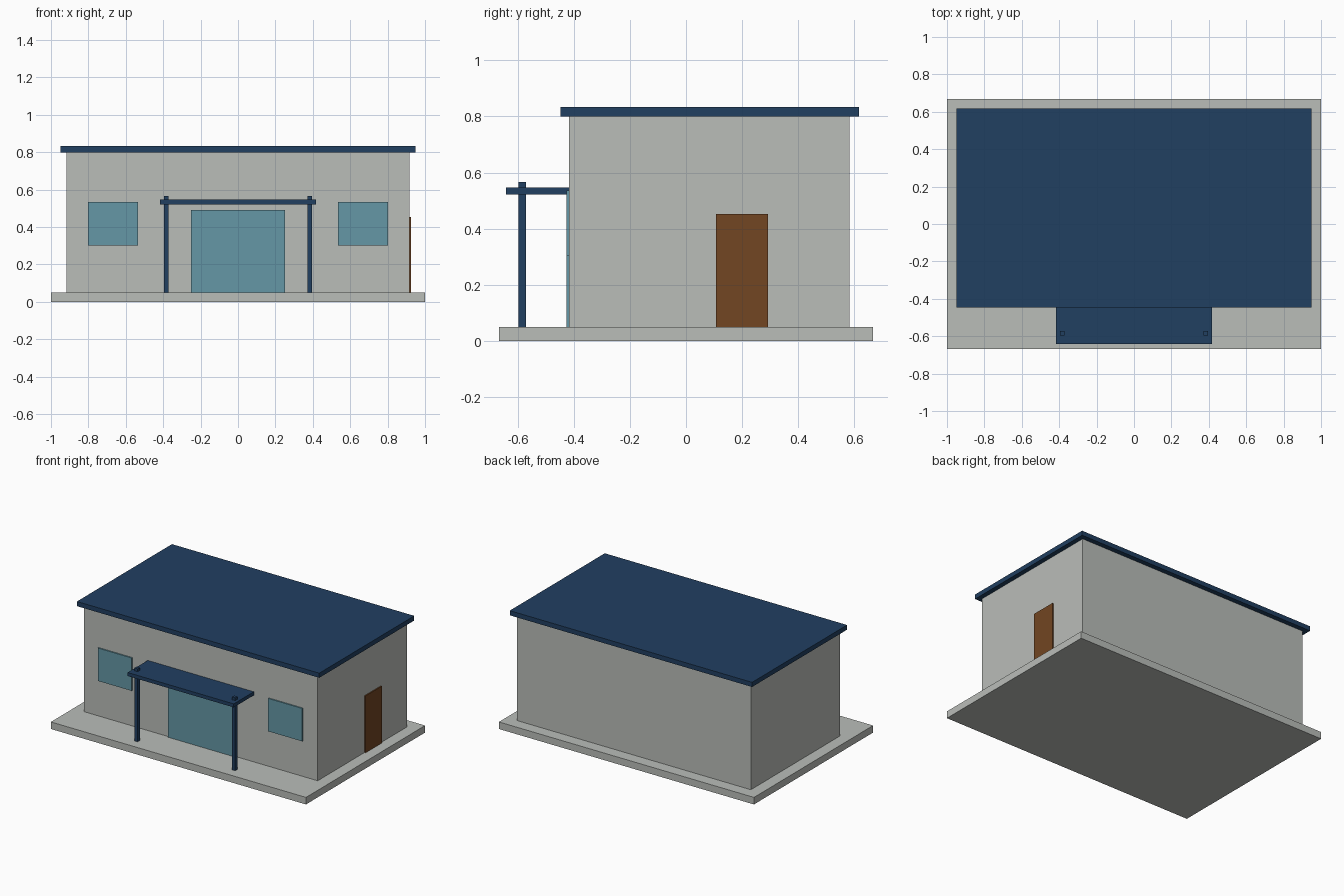
import bpy
import bmesh

if "Cube" in bpy.data.objects:
    bpy.data.objects.remove(bpy.data.objects["Cube"])


def material(name, rgb):
    m = bpy.data.materials.new(name)
    m.diffuse_color = (*rgb, 1.0)
    m.use_nodes = True
    m.node_tree.nodes["Principled BSDF"].inputs["Base Color"].default_value = m.diffuse_color
    return m


plaster = material("pale_grey_plaster", (0.49, 0.51, 0.485))
navy = material("navy_blue", (0.015, 0.050, 0.120))
glass = material("teal_glass", (0.130, 0.310, 0.380))
wood = material("brown_wood", (0.170, 0.061, 0.016))


def box(name, xs, ys, zs, mat):
    """Box spanning the given (min, max) ranges."""
    bm = bmesh.new()
    bmesh.ops.create_cube(bm, size=1)
    for v in bm.verts:
        v.co = [(r[0] + r[1]) / 2 + c * (r[1] - r[0]) for c, r in zip(v.co, (xs, ys, zs))]
    mesh = bpy.data.meshes.new(name)
    bm.to_mesh(mesh)
    bm.free()
    mesh.materials.append(mat)
    ob = bpy.data.objects.new(name, mesh)
    bpy.context.collection.objects.link(ob)
    return ob


# Main building
box("foundation_slab", (-1, 1), (-0.667, 0.667), (0, 0.05), plaster)
box("walls", (-0.917, 0.917), (-0.417, 0.583), (0.05, 0.80), plaster)
box("flat_roof", (-0.95, 0.95), (-0.447, 0.617), (0.80, 0.833), navy)

# Glass entrance and side door, as thin plates on the walls
box("glass_entrance", (-0.252, 0.252), (-0.426, -0.417), (0.05, 0.492), glass)
box("side_door", (0.917, 0.925), (0.107, 0.292), (0.05, 0.453), wood)

# Entrance canopy
box("canopy", (-0.416, 0.416), (-0.642, -0.417), (0.522, 0.547), navy)

# Mirrored windows and canopy posts
for side, s in (("left", -1), ("right", 1)):
    box(f"{side}_window", (s * 0.668 - 0.133, s * 0.668 + 0.133),
        (-0.426, -0.417), (0.302, 0.535), glass)
    box(f"{side}_canopy_post", (s * 0.383 - 0.0125, s * 0.383 + 0.0125),
        (-0.596, -0.571), (0.05, 0.567), navy)
